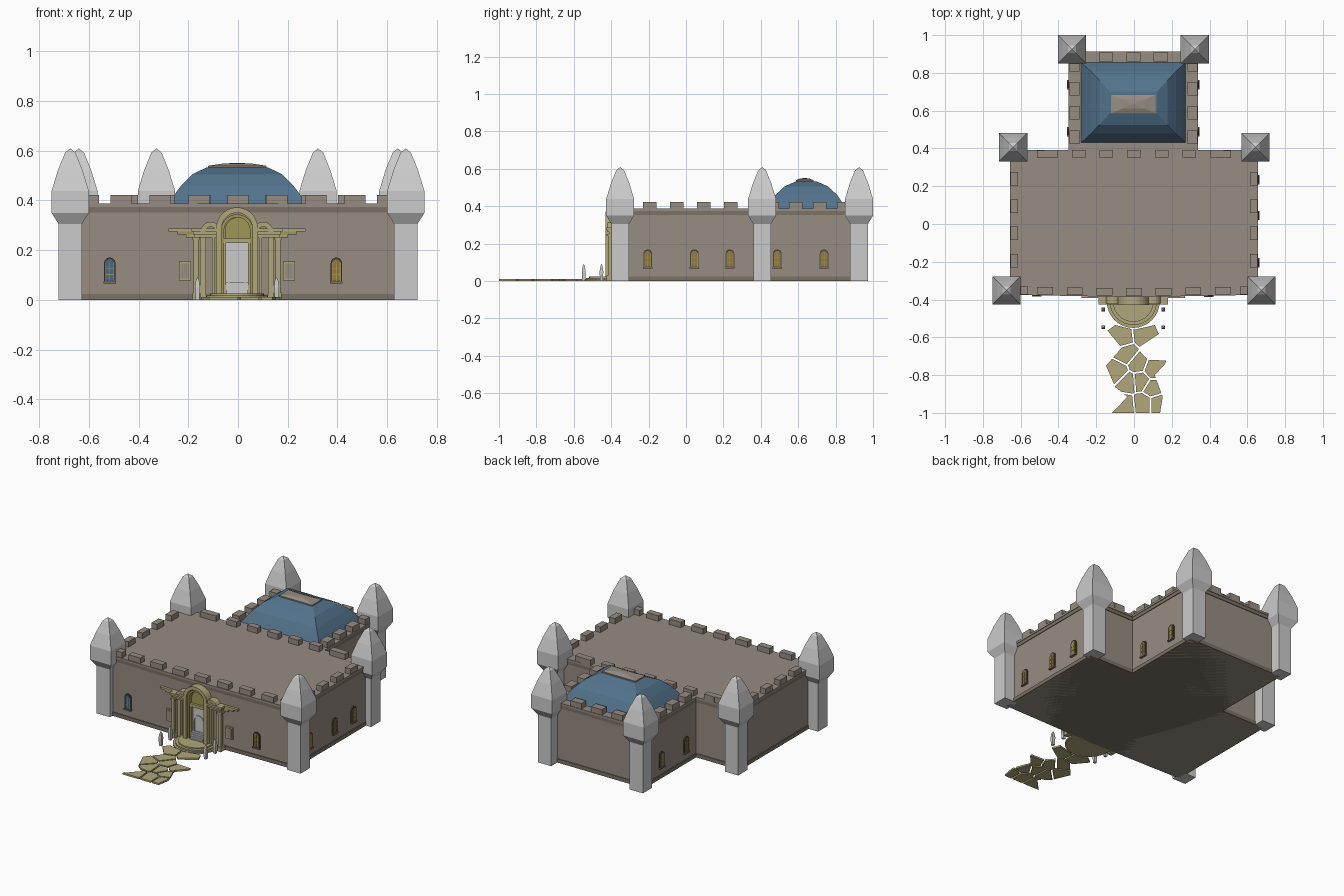
import bpy, bmesh
from math import pi, cos, sin, radians
from mathutils import Vector, Matrix

if "Cube" in bpy.data.objects:
    bpy.data.objects.remove(bpy.data.objects["Cube"])


def material(name, r, g, b):
    m = bpy.data.materials.new(name)
    m.diffuse_color = (r, g, b, 1)
    m.use_nodes = True
    m.node_tree.nodes["Principled BSDF"].inputs["Base Color"].default_value = m.diffuse_color
    return m


STONE = material("stone", .31, .265, .225)
TRIM = material("trim", .2, .165, .13)
BLUE = material("blue_roof", .085, .17, .26)
GOLD = material("sandstone", .44, .39, .2)
OLIVE = material("olive", .35, .31, .09)
DARK = material("dark_frame", .07, .055, .045)
AMBER = material("amber_glass", .3, .19, .05)
GLASS = material("blue_glass", .06, .14, .22)


def finish(name, bm, mat=None, loc=(0, 0, 0), rz=0):
    bmesh.ops.remove_doubles(bm, verts=bm.verts, dist=1e-5)
    bmesh.ops.recalc_face_normals(bm, faces=bm.faces)
    me = bpy.data.meshes.new(name)
    bm.to_mesh(me)
    bm.free()
    ob = bpy.data.objects.new(name, me)
    bpy.context.collection.objects.link(ob)
    ob.location, ob.rotation_euler[2] = loc, rz
    if mat:
        me.materials.append(mat)
    return ob


def loft(name, rings, mat=None, loc=(0, 0, 0), rz=0):
    """Skin a list of equal-length rings and cap both ends."""
    bm = bmesh.new()
    vs = [[bm.verts.new(p) for p in r] for r in rings]
    n = len(vs[0])
    for a, b in zip(vs, vs[1:]):
        for i in range(n):
            bm.faces.new((a[i], a[(i + 1) % n], b[(i + 1) % n], b[i]))
    bm.faces.new(vs[0])
    bm.faces.new(vs[-1])
    return finish(name, bm, mat, loc, rz)


def prism(name, pts, z0, z1, mat=None):
    return loft(name, [[(x, y, z) for x, y in pts] for z in (z0, z1)], mat)


def box(name, x0, x1, y0, y1, z0, z1, mat=None, loc=(0, 0, 0), rz=0):
    ring = [(x0, y0), (x1, y0), (x1, y1), (x0, y1)]
    return loft(name, [[(x, y, z) for x, y in ring] for z in (z0, z1)], mat, loc, rz)


def rect_stack(name, profile, mat, loc):
    """Stacked rectangles: (half_x, half_y, z)."""
    return loft(name, [[(-a, -b, z), (a, -b, z), (a, b, z), (-a, b, z)]
                       for a, b, z in profile], mat, loc)


def arch_plate(name, hw, z0, zs, y0, y1, mat, loc=(0, 0, 0), rz=0):
    pts = [(-hw, z0), (hw, z0)] + [(hw * cos(a * pi / 10), zs + hw * sin(a * pi / 10))
                                   for a in range(11)]
    return loft(name, [[(x, y, z) for x, z in pts] for y in (y0, y1)], mat, loc, rz)


def arch_band(name, cx, zs, ri, ro, y0, y1, mat, a0=0, a1=180, base=None, n=14):
    ring = [(ri, y0), (ro, y0), (ro, y1), (ri, y1)]
    rings = []
    for k in range(n + 1):
        a = radians(a0 + (a1 - a0) * k / n)
        rings.append([(cx + r * cos(a), y, zs + r * sin(a)) for r, y in ring])
    if base is not None:
        rings = [[(cx + r, y, base) for r, y in ring]] + rings + [[(cx - r, y, base) for r, y in ring]]
    return loft(name, rings, mat)


# Walls: T-shaped footprint with plinth, cornice and roof lip
def plan(e):
    return [(-.65 - e, -.368 - e), (0, -.38 - e), (.65 + e, -.368 - e), (.65 + e, .385 + e),
            (.333 + e, .385 + e), (.333 + e, .905 + e), (-.34 - e, .905 + e),
            (-.34 - e, .385 + e), (-.65 - e, .385 + e)]


prism("walls", plan(0), 0, .385, STONE)
prism("plinth", plan(.005), 0, .024, TRIM)
prism("cornice", plan(.004), .352, .374, TRIM)
prism("roof_edge", plan(.007), .374, .387, STONE)


# Battlements
def merlon(x, y, hx, hy):
    box("merlon", x - hx, x + hx, y - hy, y + hy, .38, .422, STONE)


for i in range(-3, 4):
    merlon(i * .157, -.352 - .008 * (1 - abs(i) / 4), .042, .02)
    if abs(i) > 2:
        merlon(i * .157, .37, .042, .02)
    merlon(i * .157 * .93, .372, .036, .02)
for s in (-1, 1):
    merlon(s * .59, -.352, .03, .02)
    for k in range(4):
        merlon(s * .635, -.195 + k * .145, .02, .036)
    for k in range(4):
        merlon(-.003 + s * .312, .46 + k * .128, .026, .036)
for k in (-1, 0, 1):
    merlon(-.003 + k * .145, .885, .038, .024)

# Corner towers with flared heads and pointed caps
TOWER = [(.047, 0), (.047, .305), (.075, .35), (.075, .438), (.05, .52), (.021, .592), (0, .609)]
for x, y in ((-.675, -.352), (.675, -.352), (-.64, .407), (.643, .407), (-.328, .925), (.322, .925)):
    rect_stack("tower", [(h, h, z) for h, z in TOWER], None, (x, y, 0))

# Blue hall dome and its stone cap
rect_stack("dome", [(.278, .214, .385), (.255, .192, .42), (.225, .165, .46),
                    (.18, .118, .505), (.125, .057, .532)], BLUE, (-.003, .643, 0))
rect_stack("dome_cap", [(.118, .048, .528), (.118, .048, .539), (.06, .024, .548), (0, 0, .551)],
           STONE, (-.003, .635, 0))


# Arched windows
def window(x, y, rz, glass):
    p = (x, y, 0)
    arch_plate("window_frame", .023, .07, .147, -.008, .01, DARK, p, rz)
    arch_plate("window_glass", .016, .078, .146, -.01, .0, glass, p, rz)
    for u in (-.0165, 0, .0165):
        box("window_bar", u - .0015, u + .0015, -.012, 0, .076, .15, OLIVE, p, rz)
    for z in (.1, .125):
        box("window_crossbar", -.017, .017, -.012, 0, z, z + .003, OLIVE, p, rz)
    box("window_sill", -.025, .025, -.014, 0, .066, .074, TRIM, p, rz)


window(-.516, -.371, 0, GLASS)
window(.396, -.373, 0, AMBER)
for y in (-.205, .045, .235):
    window(.65, y, pi / 2, AMBER)
for y in (.488, .738):
    window(.333, y, pi / 2, AMBER)
    window(-.34, y, -pi / 2, AMBER)

# Entrance portal
C = -.004
for s in (-1, 1):
    def part(name, a, b, y0, y1, z0, z1, mat=GOLD):
        x0, x1 = sorted((C + s * a, C + s * b))
        return box(name, x0, x1, y0, y1, z0, z1, mat)
    part("panel_frame", .186, .234, -.384, -.37, .077, .155)
    part("panel_inset", .193, .227, -.387, -.37, .085, .147, STONE)
    part("column", .155, .175, -.418, -.398, .03, .24)
    part("column_base", .15, .18, -.424, -.38, 0, .03)
    part("column_capital", .15, .18, -.424, -.385, .24, .252)
    part("back_pilaster", .125, .148, -.395, -.37, 0, .25)
    part("arch_pilaster", .088, .1, -.41, -.37, 0, .25)
    # stepped entablature: forward block and thin wall moulding
    for k, (fwd, out) in enumerate(((.172, .205), (.178, .24), (.184, .275))):
        z = .25 + k * .012
        part("entablature", .08, fwd, -.412 - k * .007, -.37, z, z + .012)
        part("wall_moulding", .15, out, -.386 - k * .003, -.365, z, z + .012, OLIVE if k == 1 else GOLD)
    arch_band("scroll", C + s * .105, .272, .022, .042, -.42, -.375, GOLD, 0, 180, n=8)
    part("door_jamb", .044, .056, -.404, -.37, .02, .235)
arch_band("portal_arch", C, .288, .062, .084, -.43, -.37, GOLD, base=.0)
arch_band("portal_inner_arch", C, .28, .052, .064, -.415, -.37, OLIVE, base=.0)
arch_plate("tympanum", .052, .235, .28, -.395, -.37, OLIVE)
box("door_lintel", C - .056, C + .056, -.41, -.37, .228, .246, GOLD)
box("door_back", C - .046, C + .046, -.388, -.37, .02, .23)
arch_band("door_arch", C, .135, .03, .037, -.394, -.37, None, base=.02)
for k in range(5):
    box("door_step", C - .044, C + .044, -.42 + k * .006, -.375, .015, .03 + k * .01)

# Rounded entrance steps
for r, z in ((.14, .009), (.125, .017), (.108, .025)):
    arc = [(C + r * cos(pi + pi * k / 16), -.41 + r * sin(pi + pi * k / 16)) for k in range(17)]
    prism("round_step", [(C - r, -.375)] + arc + [(C + r, -.375)], 0, z, GOLD)

# Spiked posts beside the steps
for x in (-.163, .155):
    for y in (-.452, -.547):
        rect_stack("post", [(.008, .008, 0), (.01, .01, .05), (.007, .007, .075), (0, 0, .093)], None, (x, y, 0))

# Crazy paving: the path outline split into cells around stone centres
OUTLINE = [(-.14, -.565), (-.1, -.535), (0, -.56), (.11, -.535), (.13, -.58), (.195, -.645),
           (.165, -.74), (.11, -.8), (.152, -.915), (.138, -1), (-.116, -1), (-.035, -.915),
           (-.1, -.862), (-.148, -.75), (-.065, -.655)]
SEEDS = [(-.065, -.6), (.055, -.585), (.105, -.66), (-.04, -.69), (.02, -.74), (.1, -.77),
         (-.085, -.78), (-.03, -.835), (.035, -.83), (.1, -.87), (-.05, -.96), (.05, -.95), (.125, -.95)]
for s in SEEDS:
    bm = bmesh.new()
    bm.faces.new([bm.verts.new((x, y, 0)) for x, y in OUTLINE])
    a = Vector((*s, 0))
    for t in SEEDS:
        if t != s:
            b = Vector((*t, 0))
            d = (b - a).normalized()
            bmesh.ops.bisect_plane(bm, geom=bm.verts[:] + bm.edges[:] + bm.faces[:],
                                   plane_co=(a + b) / 2 - d * .005, plane_no=d, clear_outer=True)
    ext = bmesh.ops.extrude_face_region(bm, geom=bm.faces[:], use_keep_orig=True)
    bmesh.ops.translate(bm, vec=(0, 0, .011),
                        verts=[g for g in ext["geom"] if isinstance(g, bmesh.types.BMVert)])
    finish("paving_stone", bm, GOLD)
